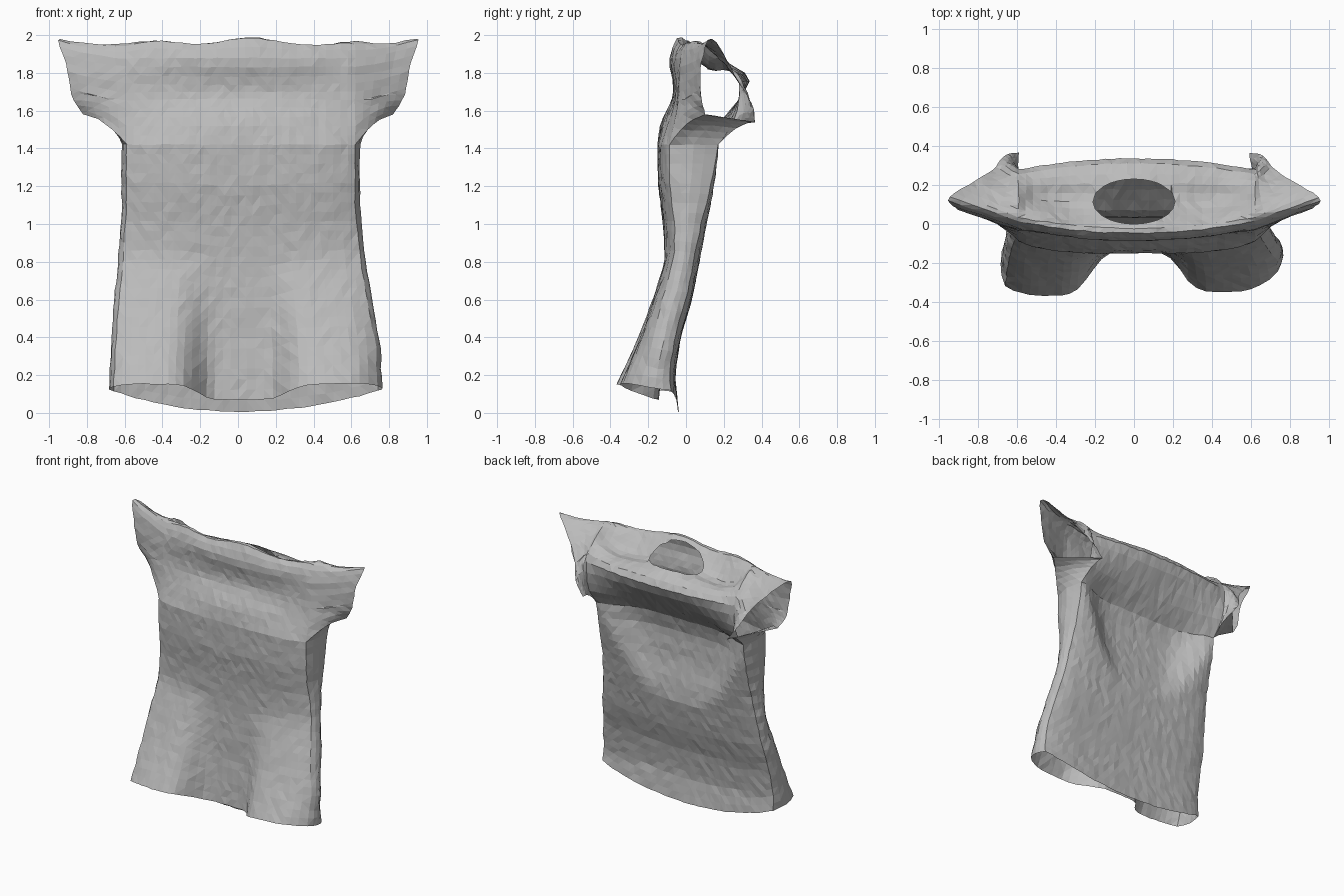
import bpy, bmesh, math, random
from mathutils import Vector

if "Cube" in bpy.data.objects:
    bpy.data.objects.remove(bpy.data.objects["Cube"], do_unlink=True)

random.seed(4)
COLS, PANEL_ROWS, TOP_ROWS, SIDE_COLS, SLEEVE_RINGS = 32, 25, 27, 4, 6
ARMPIT = 1.42


def profile(keys, z):
    """Interpolate (z, value) pairs."""
    if z <= keys[0][0]:
        return keys[0][1]
    for (z0, a), (z1, b) in zip(keys, keys[1:]):
        if z <= z1:
            return a + (b - a) * (z - z0) / (z1 - z0)
    return keys[-1][1]


def curve(points, count):
    """Sample a Catmull-Rom curve through the points, evenly by key."""
    pts = [Vector(p) for p in points]
    pts = [2 * pts[0] - pts[1]] + pts + [2 * pts[-1] - pts[-2]]
    spans = len(pts) - 3
    result = []
    for i in range(count + 1):
        s = i / count * spans
        k = min(int(s), spans - 1)
        t = s - k
        a, b, c, d = pts[k:k + 4]
        result.append(0.5 * (2 * b + (c - a) * t + (2 * a - 5 * b + 4 * c - d) * t * t
                             + (3 * b - a - 3 * c + d) * t ** 3))
    return result


# Half widths and side profiles of the hanging cloth
WIDTH_LEFT = [(0.1, 0.74), (0.35, 0.73), (0.8, 0.65), (1.1, 0.62), (ARMPIT, 0.62)]
WIDTH_RIGHT = [(0.1, 0.66), (0.5, 0.64), (0.8, 0.61), (1.1, 0.59), (ARMPIT, 0.59)]
FRONT = [(0, -0.15), (0.4, -0.12), (0.8, -0.11), (1, -0.12), (1.2, -0.145), (ARMPIT, -0.15)]
BACK = [(0, -0.04), (0.2, -0.06), (0.4, -0.03), (0.6, 0.03), (1, 0.11), (1.2, 0.16),
        (ARMPIT, 0.21)]
# Hollow in the back, narrowing downwards like a sagging fold
HOLLOW_WIDTH = [(0.8, 0.22), (1.1, 0.38), (ARMPIT, 0.52)]
HOLLOW_DEPTH = [(0.8, 0), (0.95, 0.04), (1.1, 0.1), (1.3, 0.15), (ARMPIT, 0.14)]

# Yoke sections (y, z) at the middle and at the shoulder
YOKE_MIDDLE = [(-0.13, 1.54), (-0.075, 1.66), (-0.068, 1.75), (-0.088, 1.87), (-0.04, 1.975), (0.03, 1.93),
               (0.12, 1.87), (0.24, 1.84), (0.335, 1.75), (0.2, 1.56)]
YOKE_SIDE = [(-0.06, 1.54), (-0.04, 1.65), (-0.03, 1.76), (-0.02, 1.87), (0.02, 1.945), (0.07, 1.95),
             (0.13, 1.93), (0.21, 1.87), (0.28, 1.75), (0.26, 1.56)]

# Rim of one sleeve mouth, front bottom over the tip to the back flap
MOUTH = [(0.82, 0.1, 1.58), (0.88, 0.08, 1.68), (0.91, 0.08, 1.84), (0.95, 0.13, 1.98),
         (0.83, 0.21, 1.88), (0.72, 0.28, 1.75), (0.66, 0.35, 1.63), (0.59, 0.365, 1.54)]


def cloth_x(u, z):
    return u * profile(WIDTH_LEFT if u > 0 else WIDTH_RIGHT, z)


def leg_bulge(x):
    """Steep on the inner side, rounded towards the outer seam."""
    d = abs(x) - (0.46 if x > 0 else 0.44)
    return math.exp(-(d / (0.23 if d < 0 else 0.31)) ** 4)


def front_point(u, t):
    hem = 0.07 + 0.08 * leg_bulge(u * 0.7) + 0.02 * u ** 6
    z = hem + (ARMPIT - hem) * t
    x = cloth_x(u, z)
    depth = 0.21 if x > 0 else 0.23
    push = depth * max(0, (0.85 - z) / 0.7) ** 1.2 * leg_bulge(x)
    return Vector((x, profile(FRONT, z) + 0.06 * min(1, z) * u ** 4 - push, z))


def back_point(u, t):
    hem = 0.006 + 0.11 * u * u
    z = hem + (ARMPIT - hem) * t
    x = cloth_x(u, z)
    hollow = profile(HOLLOW_DEPTH, z) * math.exp(-(x / profile(HOLLOW_WIDTH, z)) ** 6)
    return Vector((x, profile(BACK, z) - 0.03 * u ** 8 - hollow, z))


def column(u):
    """One strip: up the front, over the yoke and down the back."""
    front = [front_point(u, i / PANEL_ROWS) for i in range(PANEL_ROWS + 1)]
    back = [back_point(u, 1 - i / PANEL_ROWS) for i in range(PANEL_ROWS + 1)]
    k = u * u
    ripple = 0.015 * math.cos(u * 7 - 0.8)
    sag = -0.32 * k * (1 - k)
    keys = [front[-1]]
    for i, (m, s) in enumerate(zip(YOKE_MIDDLE, YOKE_SIDE)):
        lift = {4: ripple, 5: ripple + sag / 2, 6: sag, 7: sag / 2}.get(i, 0)
        keys.append((cloth_x(u, ARMPIT), m[0] + (s[0] - m[0]) * k, m[1] + (s[1] - m[1]) * k + lift))
    keys.append(back[0])
    return front + curve(keys, TOP_ROWS)[1:-1] + back


bm = bmesh.new()


def rumpled(p, amount=0.003):
    offset = Vector([random.uniform(-amount, amount) for _ in range(3)])
    return bm.verts.new(Vector(p) + offset)


def skin(rows, closed=False):
    """Bridge neighbouring rows of vertices with quads."""
    for a, b in zip(rows, rows[1:]):
        n = len(a)
        for i in range(n if closed else n - 1):
            j = (i + 1) % n
            bm.faces.new((a[i], a[j], b[j], b[i]))


# Front, yoke and back as one sheet
sheet = [[rumpled(p) for p in column(2 * c / COLS - 1)] for c in range(COLS + 1)]
skin(sheet)

for side, edge in ((-1, sheet[0]), (1, sheet[-1])):
    # Rounded side panel joining front to back below the armpit
    rows = []
    for i in range(PANEL_ROWS + 1):
        a, b = edge[i], edge[-1 - i]
        row = [a]
        for j in range(1, SIDE_COLS):
            t = j / SIDE_COLS
            p = a.co.lerp(b.co, t)
            p.x += side * 0.025 * math.sin(math.pi * t)
            row.append(rumpled(p))
        rows.append(row + [b])
    skin(rows)

    # Sleeve from the shoulder opening out to its open mouth
    loop = edge[PANEL_ROWS:PANEL_ROWS + TOP_ROWS + 1] + rows[-1][-2:0:-1]
    rim = curve(MOUTH, TOP_ROWS)
    rim += [rim[-1].lerp(rim[0], j / SIDE_COLS) for j in range(1, SIDE_COLS)]
    rings = [loop]
    for r in range(1, SLEEVE_RINGS + 1):
        t = r / SLEEVE_RINGS
        ring = []
        for v, end in zip(loop, rim):
            target = Vector((side * end.x, end.y, end.z))
            p = v.co.lerp(target, t)
            p.z += (0.03 if end.z < 1.7 else -0.01) * math.sin(math.pi * t)
            ring.append(rumpled(p))
        rings.append(ring)
    skin(rings, closed=True)

# Neck opening in the yoke, its rim rounded to an ellipse
NECK_X, NECK_Y, NECK_CENTRE = 0.21, 0.115, 0.115


def neck_radius(p):
    return math.hypot(p.x / NECK_X, (p.y - NECK_CENTRE) / NECK_Y)


neck = [f for f in bm.faces
        if f.calc_center_median().z > 1.78 and neck_radius(f.calc_center_median()) < 1]
rim_verts = {v for f in neck for v in f.verts if any(g not in neck for g in v.link_faces)}
for v in rim_verts:
    scale = 1 / neck_radius(v.co)
    v.co.x *= scale
    v.co.y = NECK_CENTRE + (v.co.y - NECK_CENTRE) * scale
bmesh.ops.delete(bm, geom=neck, context='FACES')

bmesh.ops.recalc_face_normals(bm, faces=bm.faces)
bmesh.ops.triangulate(bm, faces=bm.faces, quad_method='SHORT_EDGE')

mesh = bpy.data.meshes.new("draped_shirt")
bm.to_mesh(mesh)
bm.free()
shirt = bpy.data.objects.new("draped_shirt", mesh)
bpy.context.collection.objects.link(shirt)

# Plain grey cloth
grey = bpy.data.materials.new("grey_cloth")
grey.use_nodes = True
colour = (0.5, 0.5, 0.5, 1)
grey.diffuse_color = colour
grey.node_tree.nodes["Principled BSDF"].inputs["Base Color"].default_value = colour
mesh.materials.append(grey)
